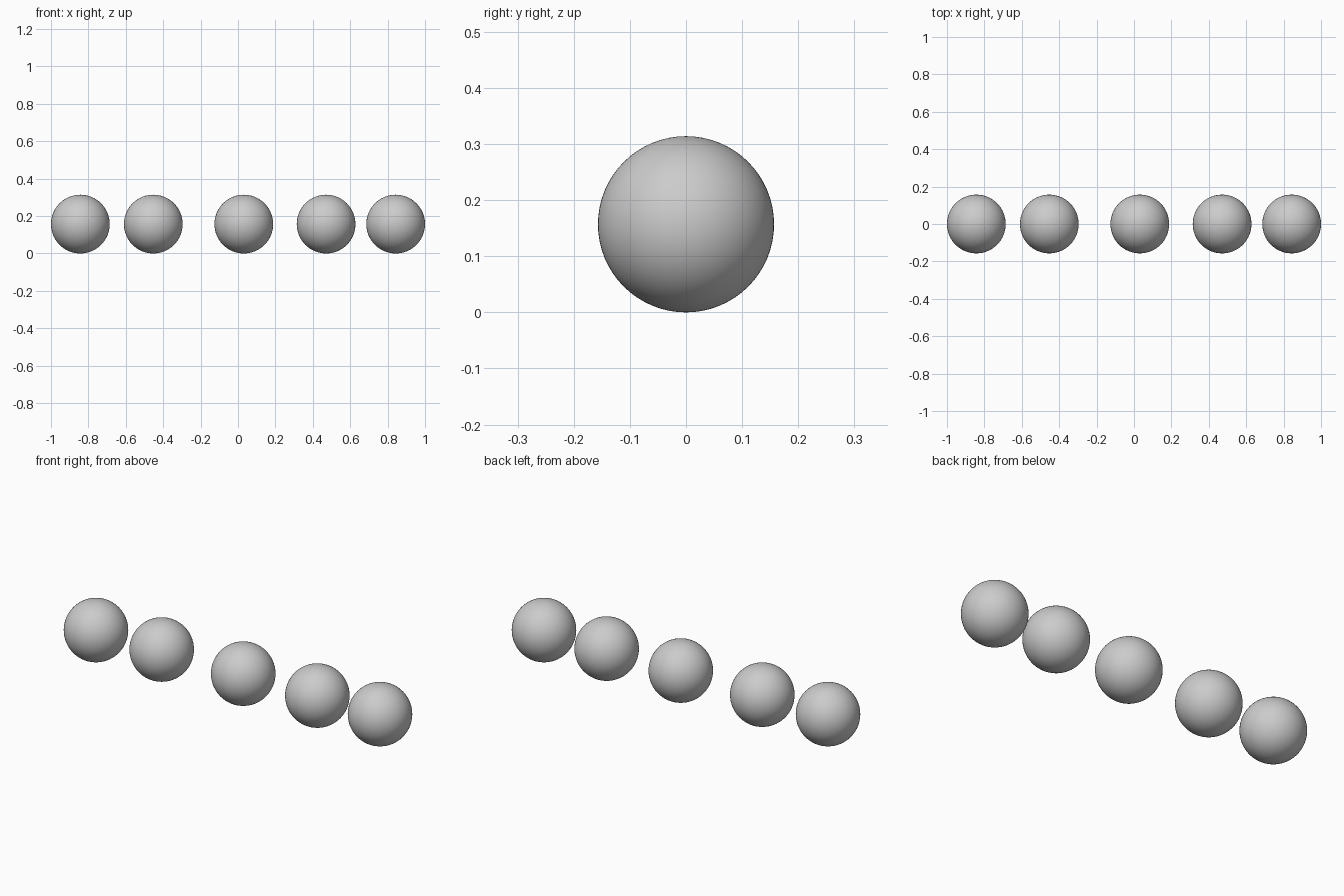
import bpy

if "Cube" in bpy.data.objects:
    bpy.data.objects.remove(bpy.data.objects["Cube"])

RADIUS = 0.157

# Row of five equal balls, unevenly spaced along x
for i, x in enumerate((-0.843, -0.453, 0.031, 0.471, 0.843), start=1):
    bpy.ops.mesh.primitive_uv_sphere_add(
        segments=64, ring_count=32, radius=RADIUS, location=(x, 0, RADIUS))
    ball = bpy.context.object
    ball.name = f"ball_{i}"
    bpy.ops.object.shade_smooth()
